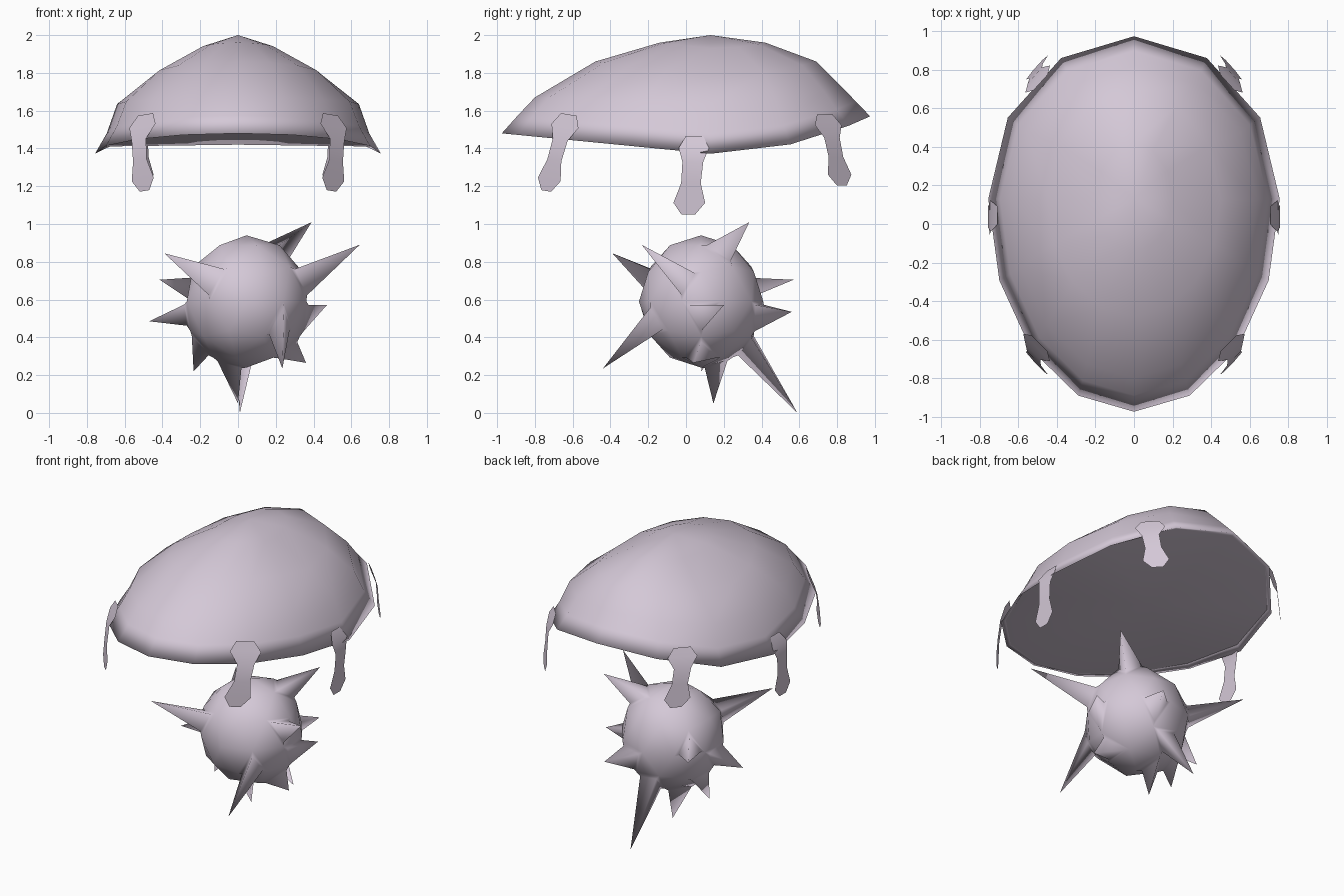
import bpy, bmesh, math
from mathutils import Vector

cube = bpy.data.objects.get("Cube")
if cube:
    bpy.data.objects.remove(cube, do_unlink=True)

mat = bpy.data.materials.new("pale_lilac")
mat.use_nodes = True
colour = (0.66, 0.58, 0.68, 1)
mat.diffuse_color = colour
mat.node_tree.nodes["Principled BSDF"].inputs["Base Color"].default_value = colour


def make(name, bm):
    for f in bm.faces:
        f.smooth = True
    mesh = bpy.data.meshes.new(name)
    bm.to_mesh(mesh)
    bm.free()
    mesh.materials.append(mat)
    ob = bpy.data.objects.new(name, mesh)
    bpy.context.collection.objects.link(ob)


# Domed shell: rings of front reach, back reach, half width, front / side / back height
MID_Y = 0.13
RINGS = [
    (1.075, 0.82, 0.73, 1.482, 1.41, 1.56),   # inner edge of the underside
    (1.105, 0.845, 0.757, 1.48, 1.372, 1.57),  # rim
    (1.02, 0.77, 0.695, 1.575, 1.48, 1.648),
    (0.93, 0.69, 0.64, 1.67, 1.635, 1.73),
    (0.61, 0.56, 0.45, 1.86, 1.785, 1.86),
    (0.27, 0.29, 0.20, 1.96, 1.93, 1.96),
]
half = [0, 22.5, 45, 67.5, 90, 120, 150]
angles = [math.radians(a) for a in half + [180] + [360 - a for a in reversed(half[1:])]]

bm = bmesh.new()
loops = []
for front, back, width, zf, zs, zb in RINGS:
    loop = []
    for a in angles:
        c = math.cos(a)
        if c > 0:
            y, z = MID_Y - front * c, zs + (zf - zs) * c
        else:
            y, z = MID_Y - back * c, zs + (zb - zs) * c * c
        loop.append(bm.verts.new((width * math.sin(a), y, z)))
    loops.append(loop)
n = len(angles)
for low, high in zip(loops, loops[1:]):
    for i in range(n):
        j = (i + 1) % n
        bm.faces.new((low[i], low[j], high[j], high[i]))
apex = bm.verts.new((0, MID_Y, 2.0))
under = bm.verts.new((0, MID_Y, 1.42))
for i in range(n):
    j = (i + 1) % n
    bm.faces.new((loops[-1][i], loops[-1][j], apex))
    bm.faces.new((loops[0][j], loops[0][i], under))
    bm.edges.get((loops[0][i], loops[0][j])).smooth = False
bmesh.ops.recalc_face_normals(bm, faces=bm.faces[:])
make("shell", bm)


# Flat bone-shaped straps hanging over the rim; rows are (fraction down, half width)
def strap(name, top, bend, bottom, across, head):
    top, bend, bottom = Vector(top), Vector(bend), Vector(bottom)
    across = Vector(across).normalized()
    split = (top.z - bend.z) / (top.z - bottom.z)
    rows = [(0, head * 0.58), (0.15, head), (0.33, 0.055), (0.6, 0.052),
            (0.85, 0.084), (1, 0.036)]
    for side, label in ((1, "left_"), (-1, "right_")):
        bm = bmesh.new()
        prev = None
        for t, w in rows:
            if t < split:
                p = top.lerp(bend, t / split)
            else:
                p = bend.lerp(bottom, (t - split) / (1 - split))
            pair = []
            for s in (-1, 1):
                q = p + across * w * s
                pair.append(bm.verts.new((q.x * side, q.y, q.z)))
            if prev:
                bm.faces.new((prev[0], prev[1], pair[1], pair[0]))
            prev = pair
        # Turn every strap outward
        bm.normal_update()
        outward = Vector((bend.x * side, bend.y, 0))
        bmesh.ops.reverse_faces(bm, faces=[f for f in bm.faces if f.normal.dot(outward) < 0])
        make(label + name, bm)


strap("middle_strap", (0.708, 0.045, 1.465), (0.76, 0.04, 1.375), (0.745, 0.012, 1.05),
      (0, 1, 0), 0.08)
strap("front_strap", (0.49, -0.62, 1.58), (0.532, -0.675, 1.42), (0.495, -0.74, 1.175),
      (0.7, 0.72, -0.12), 0.1)
strap("back_strap", (0.485, 0.735, 1.58), (0.515, 0.77, 1.47), (0.50, 0.825, 1.205),
      (0.67, -0.74, 0), 0.095)

# Ball with spikes drawn out of its faces, one per tip
TIPS = [(0.39, 0.335, 1.01), (0.645, -0.235, 0.89), (-0.39, -0.39, 0.845),
        (-0.415, 0.57, 0.705), (0.01, 0.59, 0), (0, 0.145, 0.05),
        (0.235, -0.44, 0.235), (-0.47, 0.05, 0.485), (-0.235, 0.08, 0.22),
        (0.36, 0.04, 0.265), (0.47, 0.2, 0.57), (0.23, 0.56, 0.535)]
centre = Vector((0.045, 0.08, 0.59))
bm = bmesh.new()
bmesh.ops.create_icosphere(bm, subdivisions=2, radius=0.35)
bmesh.ops.scale(bm, verts=bm.verts[:], vec=(0.95, 0.94, 1))
bmesh.ops.translate(bm, verts=bm.verts[:], vec=centre)
bm.normal_update()
free = bm.faces[:]
chosen = []
for tip in TIPS:
    aim = (Vector(tip) - centre).normalized()
    face = max(free, key=lambda f: (f.calc_center_median() - centre).normalized().dot(aim))
    free.remove(face)
    chosen.append(face)
for face, tip in zip(chosen, TIPS):
    bmesh.ops.inset_individual(bm, faces=[face], thickness=0.03, depth=0.015)
    poked = bmesh.ops.poke(bm, faces=[face])
    poked["verts"][0].co = Vector(tip)
make("spiked_ball", bm)
